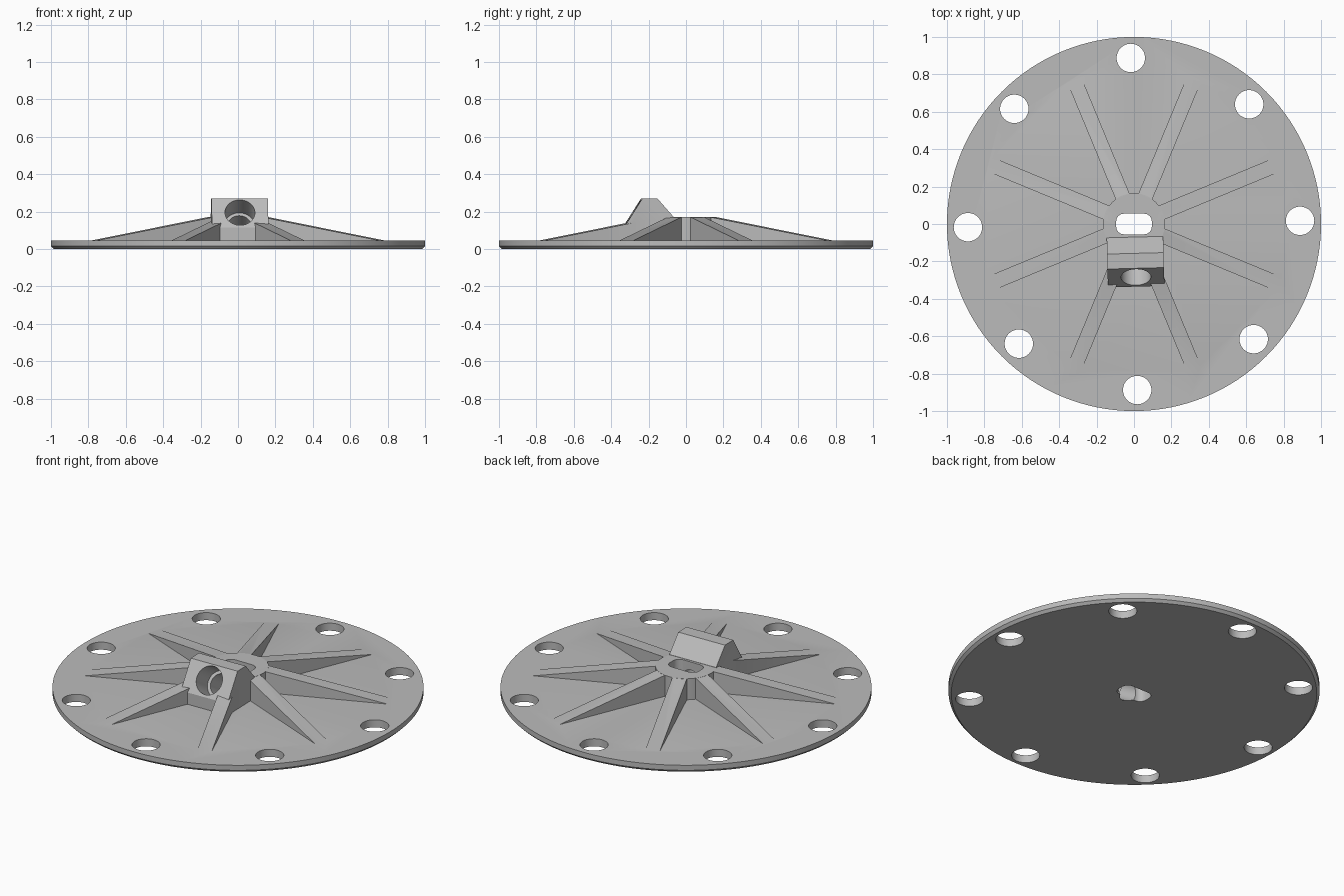
import bpy, bmesh, math
from mathutils import Matrix, Vector

if "Cube" in bpy.data.objects:
    bpy.data.objects.remove(bpy.data.objects["Cube"])

grey = bpy.data.materials.new("plain grey")
grey.diffuse_color = (0.50, 0.50, 0.50, 1)
grey.use_nodes = True
grey.node_tree.nodes["Principled BSDF"].inputs["Base Color"].default_value = grey.diffuse_color


def add_object(name, bm):
    bmesh.ops.recalc_face_normals(bm, faces=bm.faces)
    mesh = bpy.data.meshes.new(name)
    bm.to_mesh(mesh)
    bm.free()
    mesh.materials.append(grey)
    obj = bpy.data.objects.new(name, mesh)
    bpy.context.collection.objects.link(obj)
    return obj


def prism(name, points, offset, matrix=Matrix()):
    """Extrude a closed 3D outline by an offset vector."""
    bm = bmesh.new()
    face = bm.faces.new([bm.verts.new(p) for p in points])
    res = bmesh.ops.extrude_face_region(bm, geom=[face], use_keep_orig=True)
    moved = [v for v in res["geom"] if isinstance(v, bmesh.types.BMVert)]
    bmesh.ops.translate(bm, verts=moved, vec=offset)
    bm.transform(matrix)
    return add_object(name, bm)


def cylinder(name, r1, r2, length, matrix, sides=48):
    bm = bmesh.new()
    bmesh.ops.create_cone(bm, cap_ends=True, segments=sides, radius1=r1,
                          radius2=r2, depth=length, matrix=matrix)
    return add_object(name, bm)


def combine(target, other, operation):
    mod = target.modifiers.new(operation.lower(), 'BOOLEAN')
    mod.operation, mod.solver, mod.object = operation, 'EXACT', other
    bpy.context.view_layer.objects.active = target
    bpy.ops.object.modifier_apply(modifier=mod.name)
    bpy.data.objects.remove(other, do_unlink=True)


# round plate with a chamfered lower rim
bm = bmesh.new()
rings = []
for radius, z in ((0.985, 0), (1, 0.015), (1, 0.045)):
    rings.append([bm.verts.new((radius * math.cos(a), radius * math.sin(a), z))
                  for a in (math.tau * i / 128 for i in range(128))])
bm.faces.new(rings[0])
bm.faces.new(rings[-1])
for low, high in zip(rings, rings[1:]):
    for i in range(128):
        j = (i + 1) % 128
        bm.faces.new((low[i], low[j], high[j], high[i]))
flange = add_object("flange_plate", bm)

# central hub
combine(flange, cylinder("hub", 0.165, 0.165, 0.15,
                         Matrix.Translation((0, 0, 0.095))), 'UNION')

# eight tapering ribs
rib_profile = [(0.10, -0.04, 0.03), (0.10, -0.04, 0.17), (0.16, -0.04, 0.17),
               (0.84, -0.04, 0.044), (0.84, -0.04, 0.03)]
for i in range(8):
    turn = Matrix.Rotation(math.radians(22.5 + 45 * i), 4, 'Z')
    combine(flange, prism("rib", rib_profile, (0, 0.08, 0), turn), 'UNION')

# slanted socket block
tilt = Matrix.Rotation(math.radians(1.5), 4, 'Z')
block_profile = [(-0.148, y, z) for y, z in (
    (-0.335, 0.03), (-0.335, 0.115), (-0.237, 0.27),
    (-0.157, 0.27), (-0.07, 0.171), (-0.07, 0.03))]
combine(flange, prism("socket_block", block_profile, (0.302, 0, 0), tilt), 'UNION')

# stepped bore square to the slanted face, running down to the slot
axis = Vector((0, 0.845, -0.535))
start = Vector((0.003, -0.285, 0.195))
aim = axis.to_track_quat('Z', 'Y').to_matrix().to_4x4()
for radius, begin, end in ((0.08, -0.1, 0.13), (0.062, 0.0, 0.31)):
    place = Matrix.Translation(start + axis * (begin + end) / 2) @ aim
    combine(flange, cylinder("bore_cutter", radius, radius, end - begin,
                             tilt @ place), 'DIFFERENCE')

# rounded slot through the hub
slot = []
for cx, cy, first in ((1, 1, 0), (-1, 1, 90), (-1, -1, 180), (1, -1, 270)):
    for step in range(7):
        a = math.radians(first + 15 * step)
        slot.append((cx * 0.055 + 0.04 * math.cos(a),
                     cy * 0.015 + 0.04 * math.sin(a), -0.1))
combine(flange, prism("slot_cutter", slot, (0, 0, 0.5)), 'DIFFERENCE')

# eight bolt holes near the rim
for i in range(8):
    a = math.radians(45 * i + 1.1)
    place = Matrix.Translation((0.888 * math.cos(a), 0.888 * math.sin(a), 0))
    combine(flange, cylinder("hole_cutter", 0.076, 0.076, 0.3, place), 'DIFFERENCE')

# smooth round walls, keep edges crisp
bpy.ops.object.select_all(action='DESELECT')
flange.select_set(True)
bpy.context.view_layer.objects.active = flange
bpy.ops.object.shade_smooth_by_angle(angle=math.radians(25))
